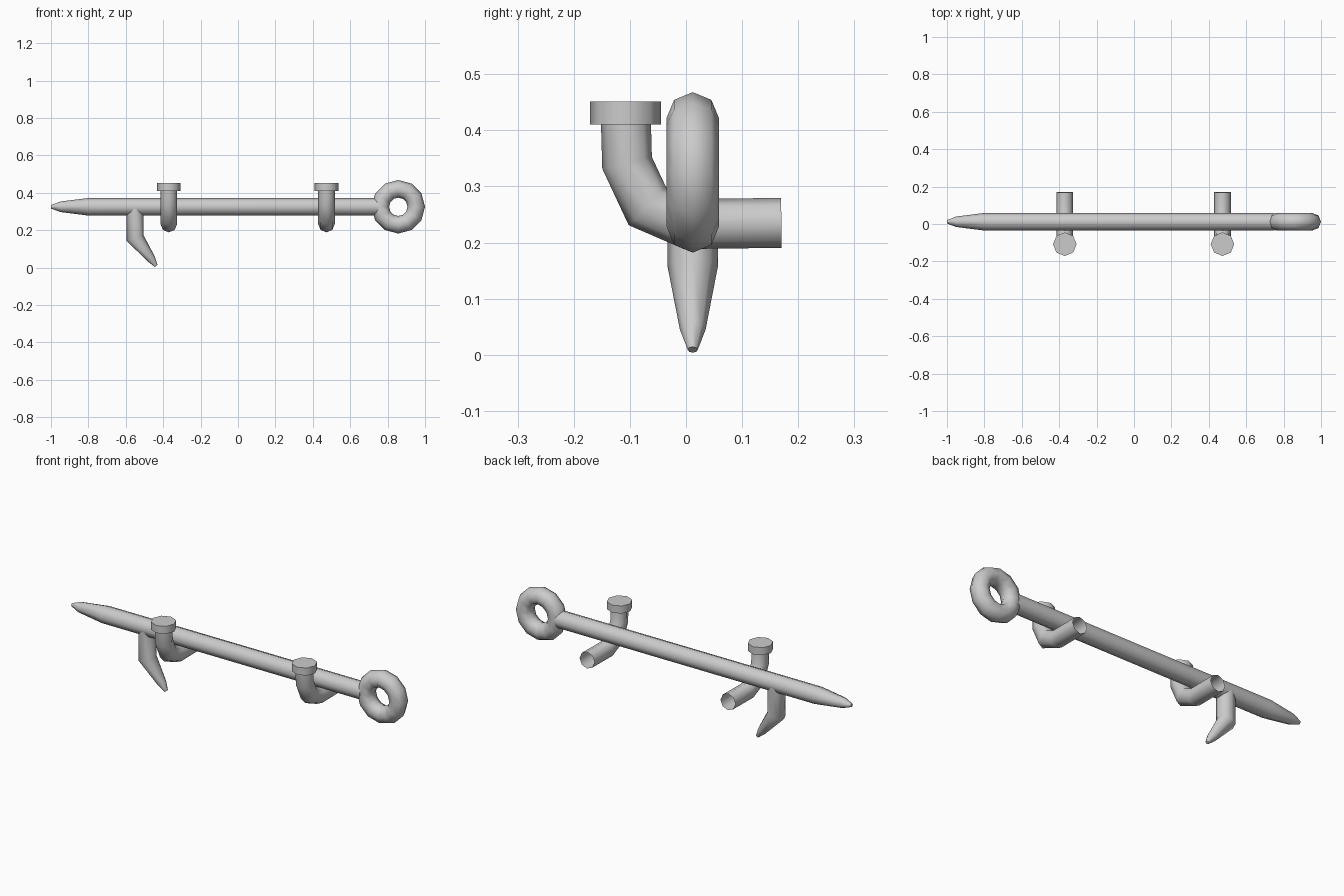
import bpy, bmesh, math
from mathutils import Vector

if "Cube" in bpy.data.objects:
    bpy.data.objects.remove(bpy.data.objects["Cube"])

CY, CZ, R = 0.012, 0.325, 0.047   # rod axis and radius


def finish(obj):
    bpy.ops.object.select_all(action='DESELECT')
    obj.select_set(True)
    bpy.context.view_layer.objects.active = obj
    bpy.ops.object.shade_smooth_by_angle(angle=math.radians(55))


def tube(name, path, radii, side, caps=(True, True), n=8):
    """Sweep an n-gon along a planar path; side is the plane normal."""
    pts = [Vector(p) for p in path]
    side = Vector(side)
    dirs = [(b - a).normalized() for a, b in zip(pts, pts[1:])]
    bm = bmesh.new()
    rings = []
    for i, (p, r) in enumerate(zip(pts, radii)):
        d0, d1 = dirs[max(i - 1, 0)], dirs[min(i, len(dirs) - 1)]
        t = (d0 + d1).normalized()
        up = side.cross(t) / t.dot(d0)      # mitre at the bend
        rings.append([bm.verts.new(p + r * (side * math.cos(a) + up * math.sin(a)))
                      for a in (2 * math.pi * k / n for k in range(n))])
    for a, b in zip(rings, rings[1:]):
        for k in range(n):
            j = (k + 1) % n
            bm.faces.new((a[k], a[j], b[j], b[k]))
    if caps[0]:
        bm.faces.new(rings[0][::-1])
    if caps[1]:
        bm.faces.new(rings[-1])
    bmesh.ops.recalc_face_normals(bm, faces=bm.faces)
    mesh = bpy.data.meshes.new(name)
    bm.to_mesh(mesh)
    bm.free()
    obj = bpy.data.objects.new(name, mesh)
    bpy.context.collection.objects.link(obj)
    finish(obj)
    return obj


# Long rod with a tapered point
tube("rod", [(x, CY, CZ) for x in (-1, -0.95, -0.8, 0.75)],
     (0.009, 0.028, R, R), (0, 1, 0))

# Ring handle
bpy.ops.mesh.primitive_torus_add(
    major_segments=12, minor_segments=8, major_radius=0.096, minor_radius=R,
    location=(0.857, CY, CZ), rotation=(math.pi / 2, 0, 0))
ring = bpy.context.object
ring.name = "ring_handle"
finish(ring)

# Hooked tooth below the rod
tube("tooth", [(-0.55, CY, 0.315), (-0.55, CY, 0.158),
               (-0.463, CY, 0.045), (-0.437, CY, 0.009)],
     (0.045, 0.045, 0.023, 0.009), (0, 1, 0))

# Two bent support pegs with round caps
for label, x in (("left", -0.37), ("right", 0.473)):
    yz = [(0.17, 0.235), (0.005, 0.233), (-0.069, 0.265),
          (-0.105, 0.342), (-0.1075, 0.43)]
    tube(label + "_peg", [(x, y, z) for y, z in yz], [0.0445] * 5,
         (1, 0, 0), caps=(False, True))
    tube(label + "_peg_cap", [(x, -0.108, 0.41), (x, -0.108, 0.451)],
         (0.063, 0.063), (1, 0, 0))
